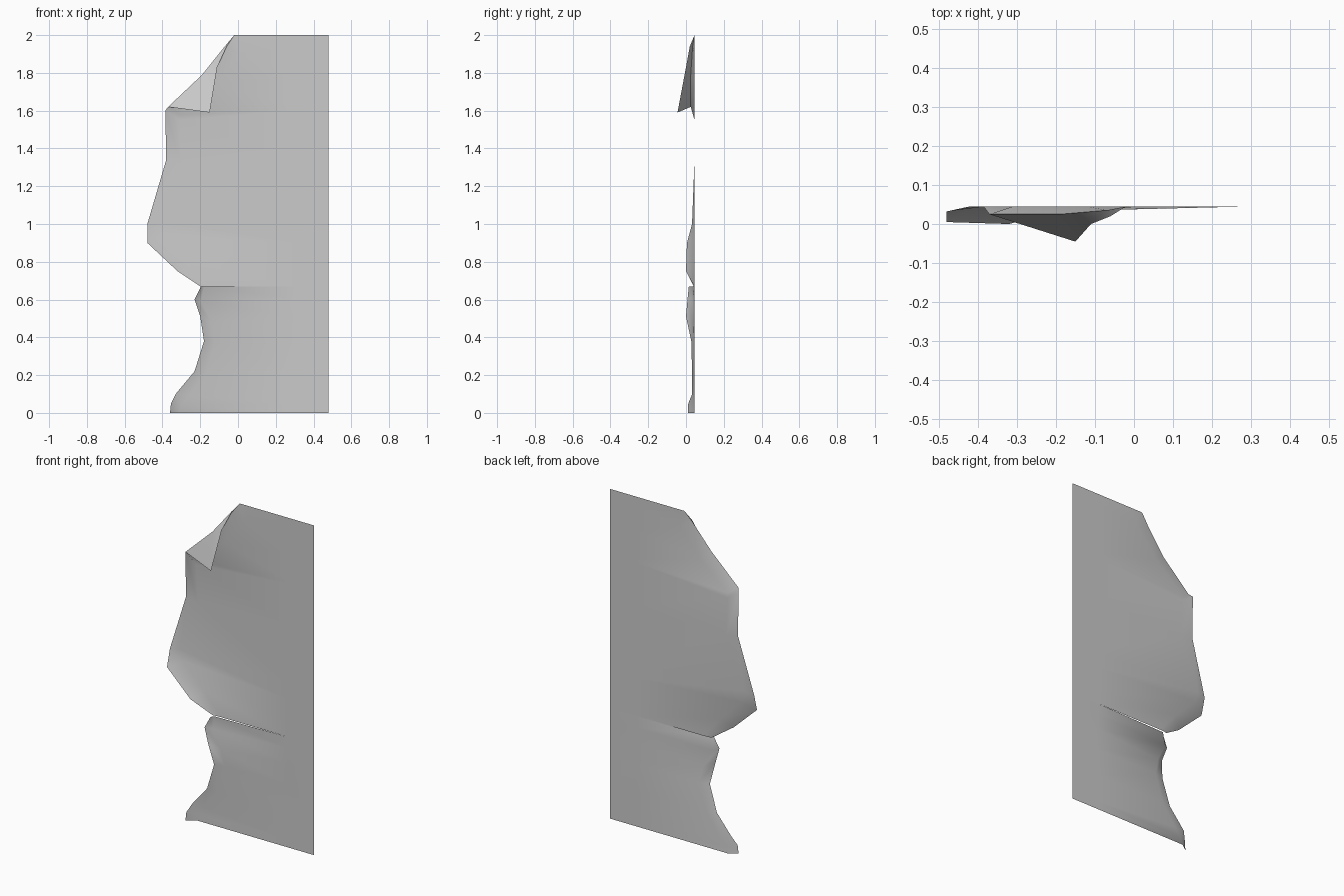
import bpy
import math

cube = bpy.data.objects.get("Cube")
if cube:
    bpy.data.objects.remove(cube, do_unlink=True)

BACK = 0.045   # plane of the flat sheet
RIGHT = 0.48   # straight uncut border

paper = bpy.data.materials.new("paper_grey")
paper.use_nodes = True
paper.diffuse_color = (0.6, 0.6, 0.6, 1)
paper.node_tree.nodes["Principled BSDF"].inputs["Base Color"].default_value = (0.6, 0.6, 0.6, 1)


def loft(name, rows, flap=()):
    """Join rows of points into a sheet; flap gives points folded over from the first rows."""
    verts = [p for row in rows for p in row]
    n = len(rows[0])
    faces = []
    for r in range(len(rows) - 1):
        for c in range(n - 1):
            a = r * n + c
            faces.append((a, a + n, a + n + 1, a + 1))
    # folded corner shares the torn edge and its first point
    loose = [0] + [len(verts) + i for i in range(len(flap))]
    verts += flap
    for r in range(len(loose) - 1):
        quad = (r * n, loose[r], loose[r + 1], (r + 1) * n)
        faces.append(tuple(dict.fromkeys(quad)))
    mesh = bpy.data.meshes.new(name)
    mesh.from_pydata(verts, [], faces)
    mesh.materials.append(paper)
    obj = bpy.data.objects.new(name, mesh)
    bpy.context.collection.objects.link(obj)
    bpy.ops.object.select_all(action='DESELECT')
    obj.select_set(True)
    bpy.context.view_layer.objects.active = obj
    bpy.ops.object.shade_smooth_by_angle(angle=math.radians(60))
    return obj


def sheet_row(edge, crease, depth=BACK):
    """Curled edge, crease, flat middle and straight border of one row."""
    z = edge[2]
    return [edge, (crease[0], depth, crease[1]), (0.3, BACK, z), (RIGHT, BACK, z)]


# Upper sheet with the corner folded forward and a curled lower left edge
upper = [
    sheet_row((-0.02, BACK, 2), (0.06, 2)),
    sheet_row((-0.07, 0.035, 1.94), (0.01, 1.9)),
    sheet_row((-0.19, 0.025, 1.79), (-0.12, 1.74)),
    sheet_row((-0.37, 0.025, 1.62), (-0.31, 1.58)),
    sheet_row((-0.385, BACK, 1.6), (-0.31, 1.55)),
    sheet_row((-0.38, BACK, 1.34), (-0.3, 1.32)),
    sheet_row((-0.48, 0.032, 1.0), (-0.42, 1.01)),
    sheet_row((-0.48, 0.005, 0.9), (-0.4, 0.94)),
    sheet_row((-0.32, 0, 0.75), (-0.26, 0.8)),
    sheet_row((-0.2, 0.04, 0.67), (-0.15, 0.67)),
]
corner = [(-0.06, 0.02, 1.94), (-0.11, 0, 1.83), (-0.15, -0.045, 1.59)]
loft("upper_sheet", upper, corner)

# Lower sheet, split from the upper one by the horizontal tear
lower = [
    sheet_row((-0.195, 0.015, 0.67), (-0.18, 0.67), 0.033),
    sheet_row((-0.23, 0.008, 0.6), (-0.195, 0.59), 0.035),
    sheet_row((-0.2, 0, 0.51), (-0.14, 0.48), 0.036),
    sheet_row((-0.18, 0.028, 0.38), (-0.12, 0.38)),
    sheet_row((-0.23, 0.032, 0.22), (-0.17, 0.21)),
    sheet_row((-0.33, 0.033, 0.1), (-0.26, 0.09)),
    sheet_row((-0.355, 0.012, 0.05), (-0.3, 0.04)),
    sheet_row((-0.36, 0.01, 0), (-0.31, 0)),
]
loft("lower_sheet", lower)
